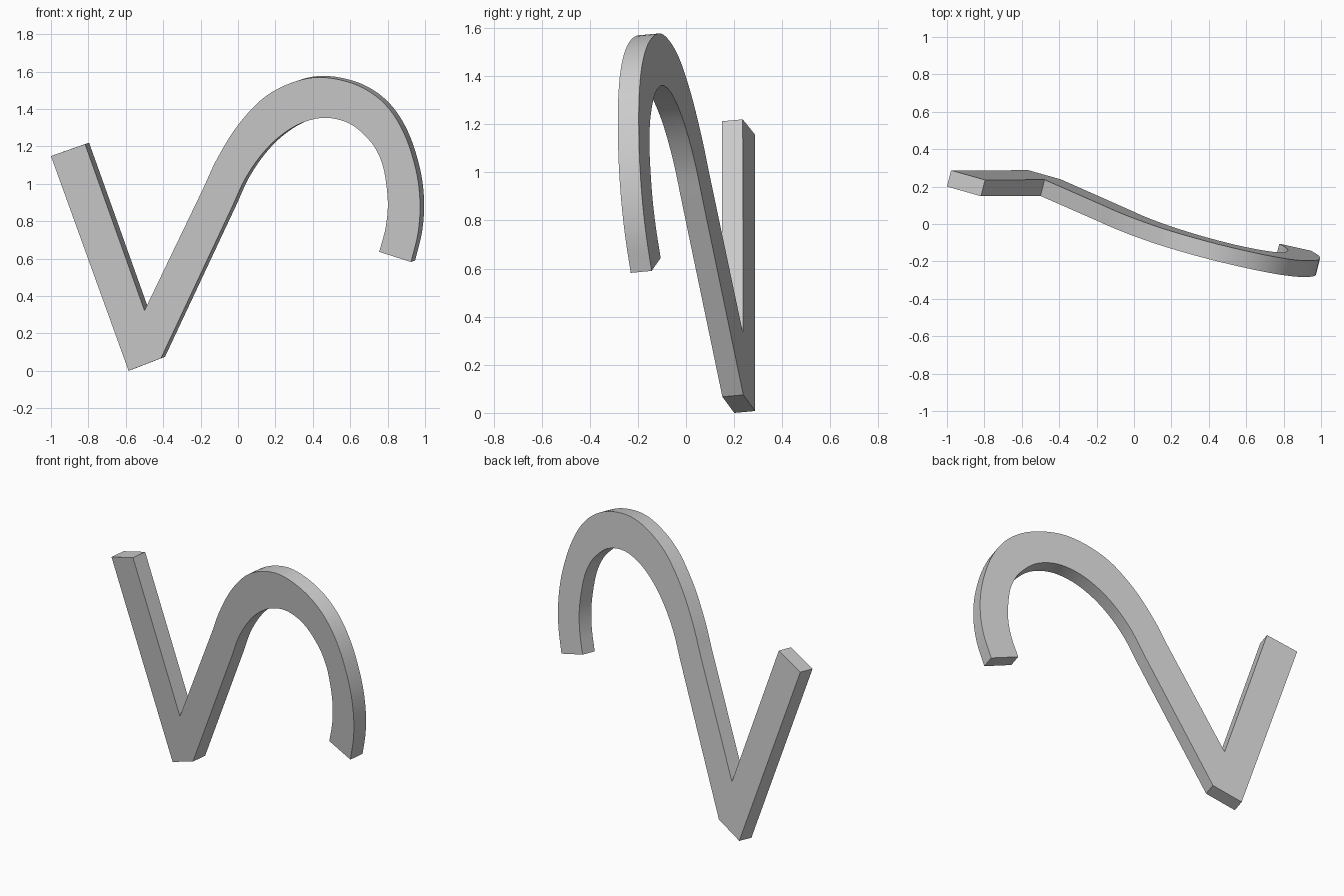
import bpy
import bmesh
from mathutils import Vector

if "Cube" in bpy.data.objects:
    bpy.data.objects.remove(bpy.data.objects["Cube"])

# Front-face edges of the curved arm, as (x, z) seen from the front
UPPER = [(-.500, .322), (-.187, .973), (-.112, 1.134), (0, 1.314), (.144, 1.465),
         (.310, 1.548), (.465, 1.568), (.645, 1.524), (.786, 1.425), (.885, 1.275),
         (.950, 1.080), (.973, .904), (.963, .740), (.925, .582)]
LOWER = [(-.412, .067), (-.030, .880), (.037, 1.025), (.125, 1.155), (.225, 1.255),
         (.340, 1.325), (.470, 1.353), (.600, 1.320), (.700, 1.235), (.752, 1.155),
         (.783, 1.060), (.801, .904), (.790, .770), (.755, .636)]
# Top and bottom ends of the straight leg
TOP_L, TOP_R, BOT_L = (-1.0, 1.148), (-.818, 1.212), (-.585, 0.0)
STEPS = 5


def smooth_edge(points):
    """Straight first segment, then a smooth spline through the other points."""
    p = [Vector(q) for q in points]
    direction = (p[1] - p[0]).normalized()
    pts = [p[1] - direction * (p[2] - p[1]).length] + p[1:]
    pts.append(2 * p[-1] - p[-2])
    out = [p[0]]
    for a, b, c, d in zip(pts, pts[1:], pts[2:], pts[3:]):
        for i in range(STEPS):
            t = i / STEPS
            out.append(0.5 * (2 * b + (c - a) * t + (2 * a - 5 * b + 4 * c - d) * t * t
                              + (3 * b - a - 3 * c + d) * t ** 3))
    out.append(p[-1])
    return out


def on_plane(q):
    """Place a front-view point on the tilted front plane."""
    x, z = q
    return Vector((x, 0.2 - 0.25 * (x + 0.583 + 0.363 * z), z))


bm = bmesh.new()
upper = [bm.verts.new(on_plane(q)) for q in smooth_edge(UPPER)]
lower = [bm.verts.new(on_plane(q)) for q in smooth_edge(LOWER)]
leg = [bm.verts.new(on_plane(q)) for q in (TOP_R, TOP_L, BOT_L)]

# Straight leg and curved arm as one flat sheet
bm.faces.new(leg + [lower[0], upper[0]])
for i in range(len(upper) - 1):
    bm.faces.new((upper[i], lower[i], lower[i + 1], upper[i + 1]))

# Thickness, square to the tilted plane
result = bmesh.ops.extrude_face_region(bm, geom=bm.faces[:], use_keep_orig=True)
moved = [g for g in result["geom"] if isinstance(g, bmesh.types.BMVert)]
bmesh.ops.translate(bm, verts=moved, vec=Vector((.25, 1, .091)).normalized() * 0.09)
bmesh.ops.recalc_face_normals(bm, faces=bm.faces[:])

mesh = bpy.data.meshes.new("curved_hook")
bm.to_mesh(mesh)
bm.free()
hook = bpy.data.objects.new("curved_hook", mesh)
bpy.context.collection.objects.link(hook)
bpy.context.view_layer.objects.active = hook
hook.select_set(True)
bpy.ops.object.shade_smooth_by_angle()
